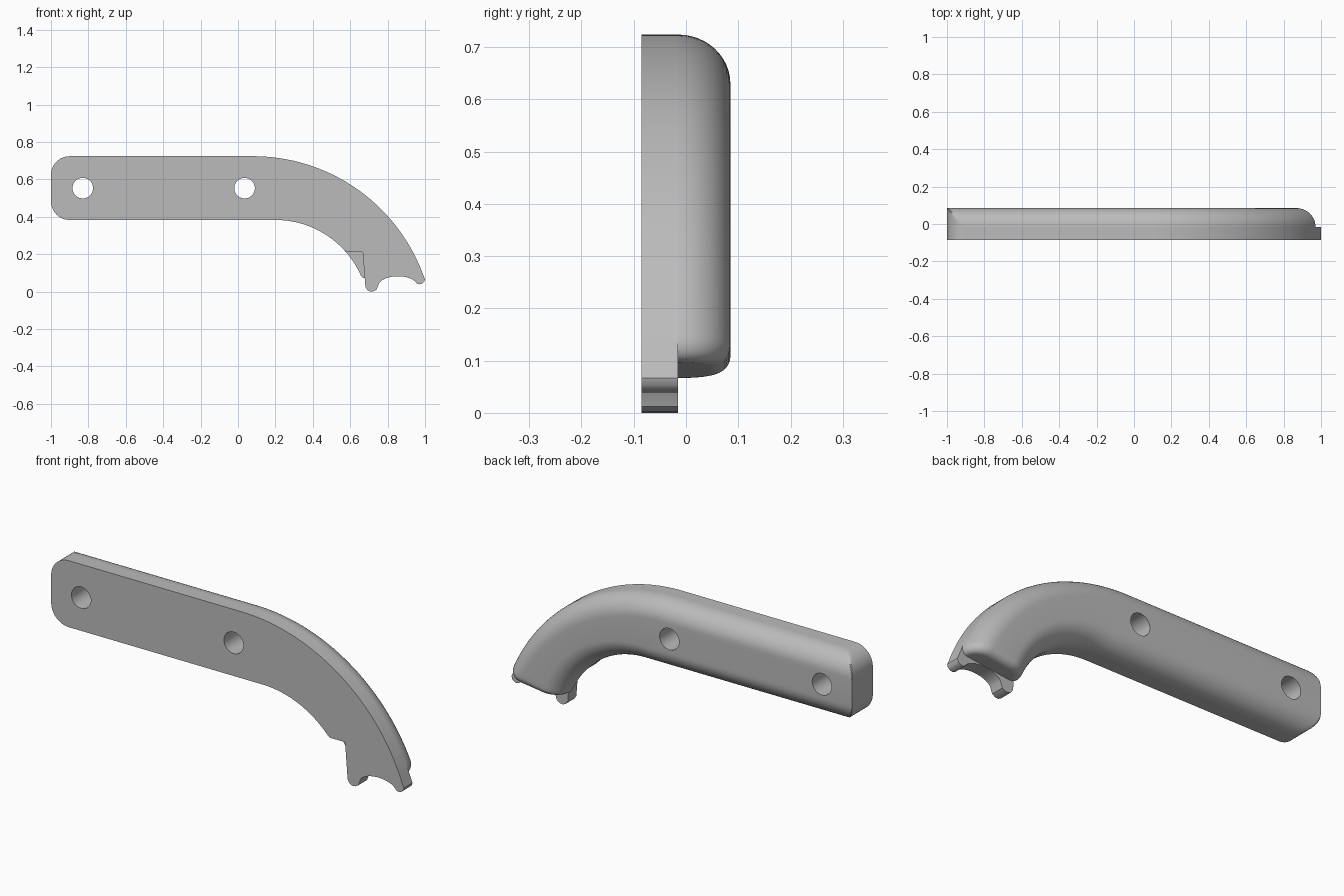
import bpy
import bmesh
from math import sin, cos, pi, radians
from mathutils import Vector

cube = bpy.data.objects.get("Cube")
if cube:
    bpy.data.objects.remove(cube, do_unlink=True)

FRONT, STEP, BACK = -0.085, -0.015, 0.085   # depth of the plate and the rounded body
FILLET, END_ROUND, N = 0.1, 0.04, 12
TOP, BOTTOM = 0.724, 0.383
MID, HALF = (TOP + BOTTOM) / 2, (TOP - BOTTOM) / 2

grey = bpy.data.materials.new("plain_grey")
grey.use_nodes = True
grey.diffuse_color = (0.5, 0.5, 0.5, 1)
grey.node_tree.nodes["Principled BSDF"].inputs["Base Color"].default_value = (0.5, 0.5, 0.5, 1)


def bend(u):
    """Lower and upper edge points at fraction u along the bend."""
    a = radians(90 - 69 * u)
    lower = Vector((0.2 + 0.5 * cos(a), -0.117 + 0.5 * sin(a)))
    upper = Vector((0.08 + 0.97 * cos(a), -0.246 + 0.97 * sin(a)))
    return lower, upper


# Stations along the handle: lower point, upper point, height limit, end inset
stations = []
for k in range(N + 1):
    t = pi / 2 * k / N
    x = -1 + FILLET * (1 - cos(t))
    stations.append((Vector((x, BOTTOM)), Vector((x, TOP)), HALF - FILLET * (1 - sin(t)), 0))
u_end = 0.045
for k in range(41):
    stations.append((*bend((1 - u_end) * k / 40), HALF * 2, 0))
for k in range(1, 9):
    a = pi / 2 * k / 8
    stations.append((*bend(1 - u_end * (1 - sin(a))), HALF * 2, END_ROUND * (1 - cos(a))))


def section(lower, upper, limit, inset):
    """Cross-section with rounded back edges."""
    mid, d = (lower + upper) / 2, (upper - lower).normalized()
    core, r = (upper - lower).length / 2 - FILLET, FILLET - inset
    ring = []
    for side in (1, -1):
        arc = [pi / 2 * j / N for j in range(N + 1)]
        for t in (arc if side == 1 else reversed(arc)):
            # angle is measured from the side wall towards the back face
            h = max(-limit, min(limit, side * (core + r * cos(t))))
            p = mid + d * h
            ring.append((p.x, STEP + r * sin(t), p.y))
    return ring


def finish(bm, name):
    """Make the object, drill the two screw holes and shade it."""
    bmesh.ops.recalc_face_normals(bm, faces=bm.faces)
    mesh = bpy.data.meshes.new(name)
    bm.to_mesh(mesh)
    bm.free()
    mesh.materials.append(grey)
    obj = bpy.data.objects.new(name, mesh)
    bpy.context.collection.objects.link(obj)
    for x in (-0.83, 0.035):
        bpy.ops.mesh.primitive_cylinder_add(vertices=48, radius=0.055, depth=1,
                                            location=(x, 0, 0.553), rotation=(pi / 2, 0, 0))
        cutter = bpy.context.object
        cutter.hide_render = True
        cutter.data.materials.append(grey)
        mod = obj.modifiers.new("screw_hole", "BOOLEAN")
        mod.operation, mod.solver, mod.object = "DIFFERENCE", "EXACT", cutter
        bpy.context.view_layer.objects.active = obj
        bpy.ops.object.modifier_apply(modifier=mod.name)
        bpy.data.objects.remove(cutter, do_unlink=True)
    bpy.ops.object.select_all(action="DESELECT")
    obj.select_set(True)
    bpy.context.view_layer.objects.active = obj
    bpy.ops.object.shade_smooth_by_angle(angle=radians(32))


# Rounded body: loft through the cross-sections
bm = bmesh.new()
rings = [[bm.verts.new(p) for p in section(*s)] for s in stations]
for a, b in zip(rings, rings[1:]):
    for i in range(len(a)):
        j = (i + 1) % len(a)
        bm.faces.new((a[i], a[j], b[j], b[i]))
bm.faces.new(rings[0])
bm.faces.new(rings[-1])
finish(bm, "rounded_body")

# Flat front plate: same outline, ending in a notched claw
upper_edge = [(u.x, min(u.y, MID + lim)) for l, u, lim, e in stations]
lower_edge = [(l.x, max(l.y, MID - lim)) for l, u, lim, e in stations]
outer_tip = [(0.993, 0.083), (1.0, 0.067), (0.996, 0.053), (0.985, 0.043), (0.97, 0.039)]
bite = [(0.855 + 0.105 * cos(radians(a)), 0.03 + 0.052 * sin(radians(a)))
        for a in range(15, 170, 10)]
inner_tip = [(0.742, 0.012), (0.725, 0.002), (0.708, 0.0), (0.692, 0.008), (0.681, 0.026)]
outline = upper_edge + outer_tip + bite + inner_tip + lower_edge[::-1]

bm = bmesh.new()
face = bm.faces.new([bm.verts.new((x, FRONT, z)) for x, z in outline])
extruded = bmesh.ops.extrude_face_region(bm, geom=[face])["geom"]
bmesh.ops.translate(bm, vec=(0, STEP - FRONT, 0),
                    verts=[v for v in extruded if isinstance(v, bmesh.types.BMVert)])
finish(bm, "front_plate")
